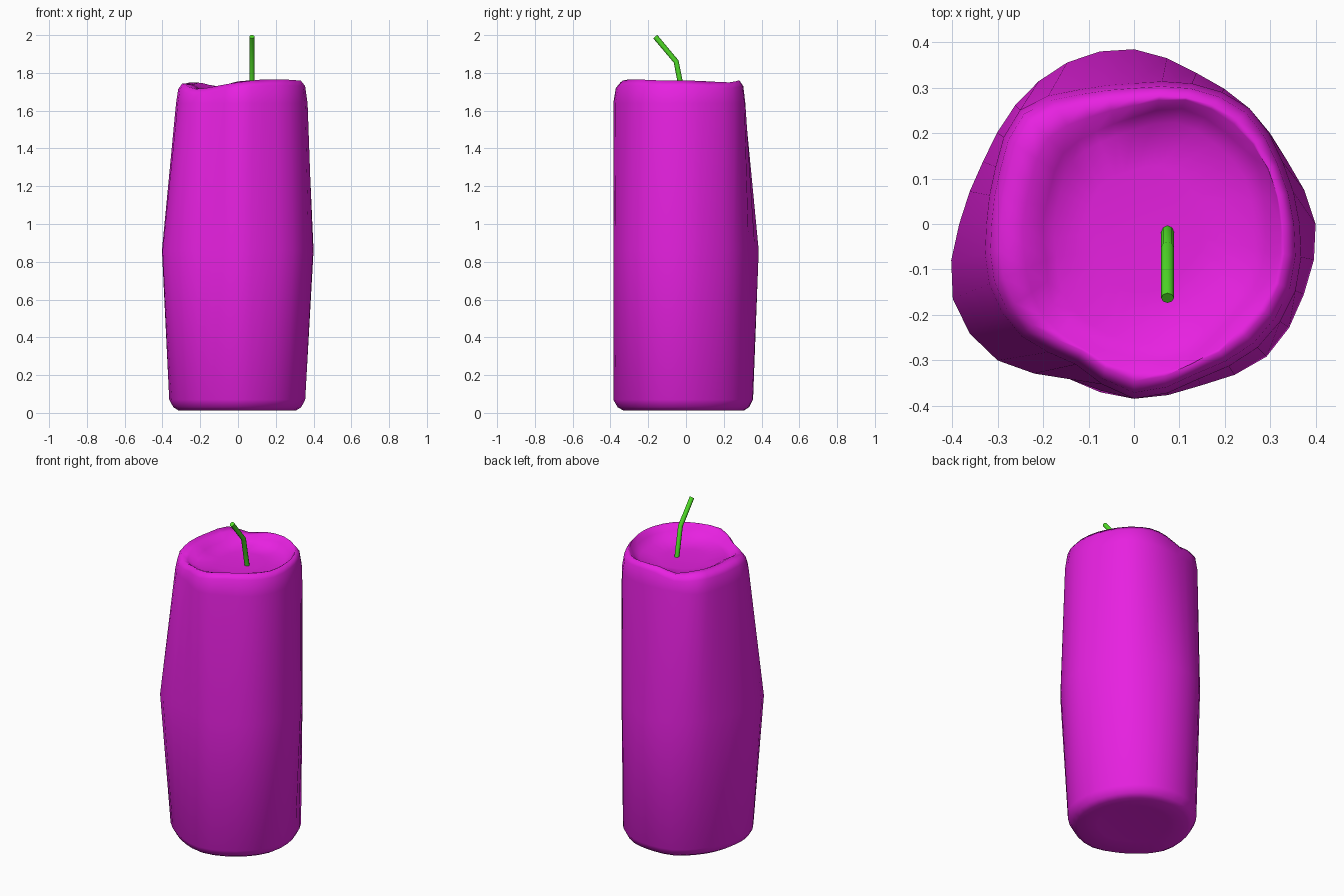
import bpy, bmesh, math

if "Cube" in bpy.data.objects:
    bpy.data.objects.remove(bpy.data.objects["Cube"])

# Uneven wax outlines: radii every 22.5 degrees, counter-clockwise from +x
BOTTOM = [.355, .35, .355, .36, .355, .36, .35, .35, .36, .38, .37, .37, .385, .375, .37, .37]
MIDDLE = [.40, .365, .36, .36, .385, .385, .37, .36, .385, .432, .425, .37, .385, .385, .413, .405]
SHOULDER = [.365, .355, .36, .335, .31, .32, .355, .33, .325, .345, .35, .335, .385, .37, .385, .385]
OPENING = [.30, .30, .285, .275, .235, .22, .22, .20, .20, .21, .25, .275, .295, .315, .30, .31]
RIM_Z = [1.76, 1.755, 1.75, 1.76, 1.755, 1.73, 1.75, 1.745, 1.745, 1.74, 1.715, 1.73,
         1.75, 1.765, 1.765, 1.76]


def refine(v):
    """Double the samples of a closed outline with a smooth midpoint rule."""
    n = len(v)
    out = []
    for i in range(n):
        mid = (9 * (v[i] + v[(i + 1) % n]) - v[i - 1] - v[(i + 2) % n]) / 16
        out += [v[i], mid]
    return out


def paint(obj, name, color):
    mat = bpy.data.materials.new(name)
    mat.diffuse_color = (*color, 1)
    mat.use_nodes = True
    mat.node_tree.nodes["Principled BSDF"].inputs["Base Color"].default_value = mat.diffuse_color
    obj.data.materials.append(mat)


bottom, middle, shoulder, opening, rim = map(refine, (BOTTOM, MIDDLE, SHOULDER, OPENING, RIM_Z))
N = len(bottom)


def scaled(v, k):
    return [r * k for r in v]


def blend(a, b, t):
    return [p + (q - p) * t for p, q in zip(a, b)]


def level(z):
    return [z] * N


# Candle body: rings from the underside up, over the rim and into the melted bowl
rings = [
    (scaled(bottom, .55), level(.022)),
    (scaled(bottom, .86), level(.012)),
    (scaled(bottom, .94), level(.03)),
    (bottom, level(.07)),
    (middle, level(.86)),
    (shoulder, level(1.64)),
    (scaled(shoulder, .965), [z - .03 for z in rim]),
    (scaled(shoulder, .90), rim),
    (blend(shoulder, opening, .65), [z - .004 for z in rim]),
    (opening, [z - .03 for z in rim]),
    (scaled(opening, .88), level(1.695)),
    (scaled(opening, .5), level(1.685)),
]
bm = bmesh.new()
loops = []
for radii, heights in rings:
    loops.append([bm.verts.new((r * math.cos(i * math.tau / N), r * math.sin(i * math.tau / N), z))
                  for i, (r, z) in enumerate(zip(radii, heights))])
for a, b in zip(loops, loops[1:]):
    for i in range(N):
        j = (i + 1) % N
        bm.faces.new((a[i], a[j], b[j], b[i]))
bm.faces.new(loops[0][::-1])
bm.faces.new(loops[-1])
for f in bm.faces:
    f.smooth = True
mesh = bpy.data.meshes.new("candle_body")
bm.to_mesh(mesh)
bm.free()
body = bpy.data.objects.new("candle_body", mesh)
bpy.context.collection.objects.link(body)
paint(body, "magenta_wax", (.8, .015, .75))

# Wick: bent round string leaning to the front
curve = bpy.data.curves.new("wick", 'CURVE')
curve.dimensions = '3D'
curve.bevel_depth = .014
curve.bevel_resolution = 2
curve.use_fill_caps = True
spline = curve.splines.new('POLY')
path = [(.074, -.015, 1.67), (.074, -.052, 1.86), (.074, -.163, 1.992)]
spline.points.add(len(path) - 1)
for p, co in zip(spline.points, path):
    p.co = (*co, 1)
wick = bpy.data.objects.new("wick", curve)
bpy.context.collection.objects.link(wick)
bpy.context.view_layer.objects.active = wick
wick.select_set(True)
bpy.ops.object.convert(target='MESH')
wick = bpy.context.object
bpy.ops.object.shade_smooth_by_angle(angle=math.radians(50))
paint(wick, "green_wick", (.08, .72, .02))
